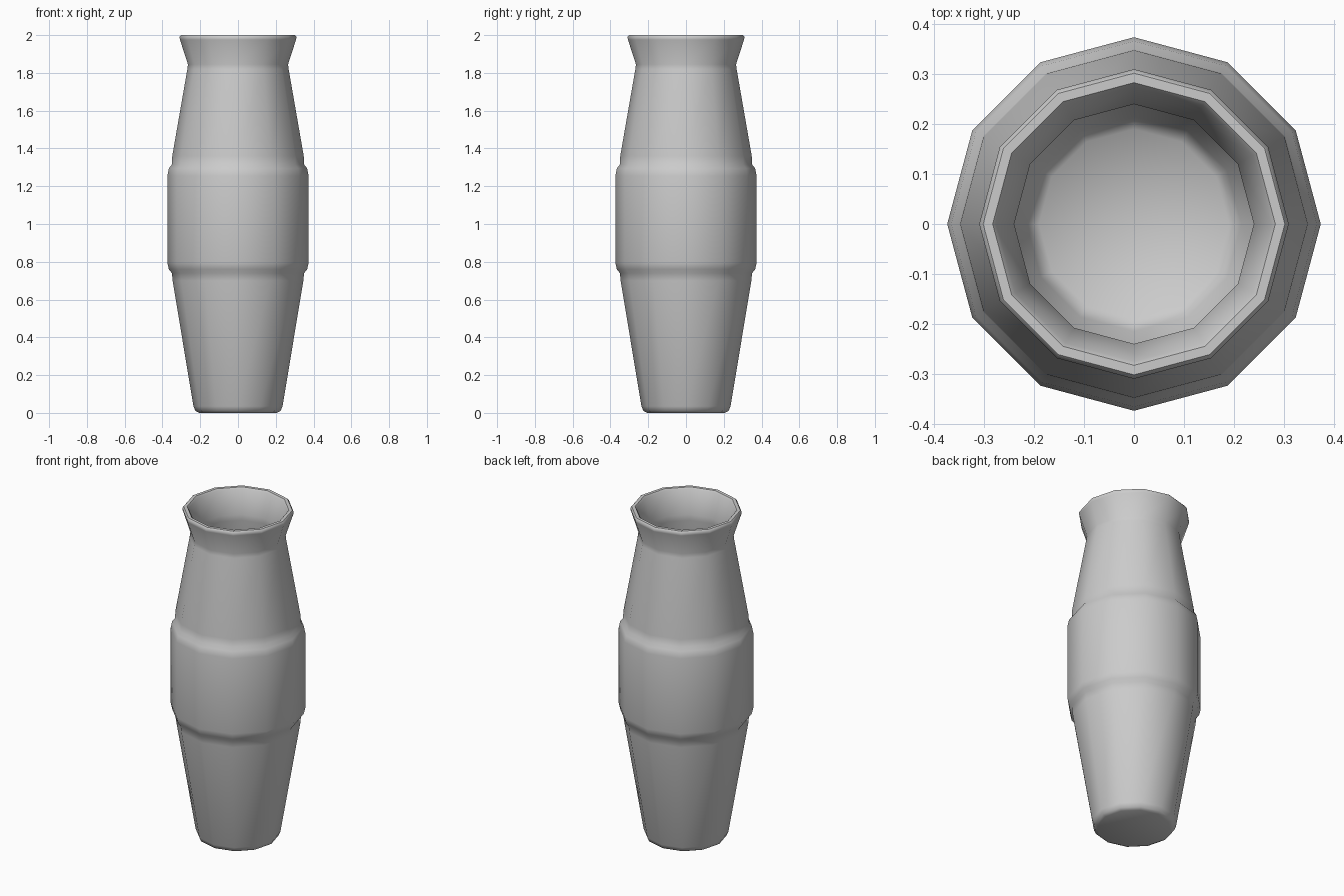
import bpy, bmesh, math

if "Cube" in bpy.data.objects:
    bpy.data.objects.remove(bpy.data.objects["Cube"])

SIDES = 12
# Radius / height: outer wall from base to rim, then inner wall down to floor
profile = [
    (0.205, 0.0), (0.225, 0.01), (0.236, 0.035),
    (0.346, 0.70), (0.35, 0.74), (0.366, 0.76), (0.374, 0.795),
    (0.374, 1.255), (0.366, 1.295), (0.35, 1.315), (0.348, 1.36),
    (0.268, 1.82), (0.265, 1.845), (0.307, 1.975), (0.31, 1.99), (0.302, 2.0),
    (0.283, 2.0), (0.275, 1.99), (0.24, 1.85), (0.242, 1.815),
    (0.32, 1.35), (0.345, 1.25), (0.345, 0.80), (0.32, 0.71),
    (0.215, 0.06), (0.19, 0.035),
]

bm = bmesh.new()
rings = []
for r, z in profile:
    rings.append([bm.verts.new((r * math.cos(2 * math.pi * i / SIDES),
                                r * math.sin(2 * math.pi * i / SIDES), z))
                  for i in range(SIDES)])
for a, b in zip(rings, rings[1:]):
    for i in range(SIDES):
        j = (i + 1) % SIDES
        bm.faces.new((a[i], a[j], b[j], b[i]))

# Flat base and interior floor
bm.faces.new(rings[0][::-1])
floor_centre = bm.verts.new((0, 0, 0.03))
for i in range(SIDES):
    bm.faces.new((rings[-1][i], rings[-1][(i + 1) % SIDES], floor_centre))
bmesh.ops.recalc_face_normals(bm, faces=bm.faces)

mesh = bpy.data.meshes.new("vase")
bm.to_mesh(mesh)
bm.free()
vase = bpy.data.objects.new("vase", mesh)
bpy.context.collection.objects.link(vase)

# Soft shading around the twelve sides
bpy.context.view_layer.objects.active = vase
vase.select_set(True)
bpy.ops.object.shade_smooth_by_angle(angle=math.radians(50))
